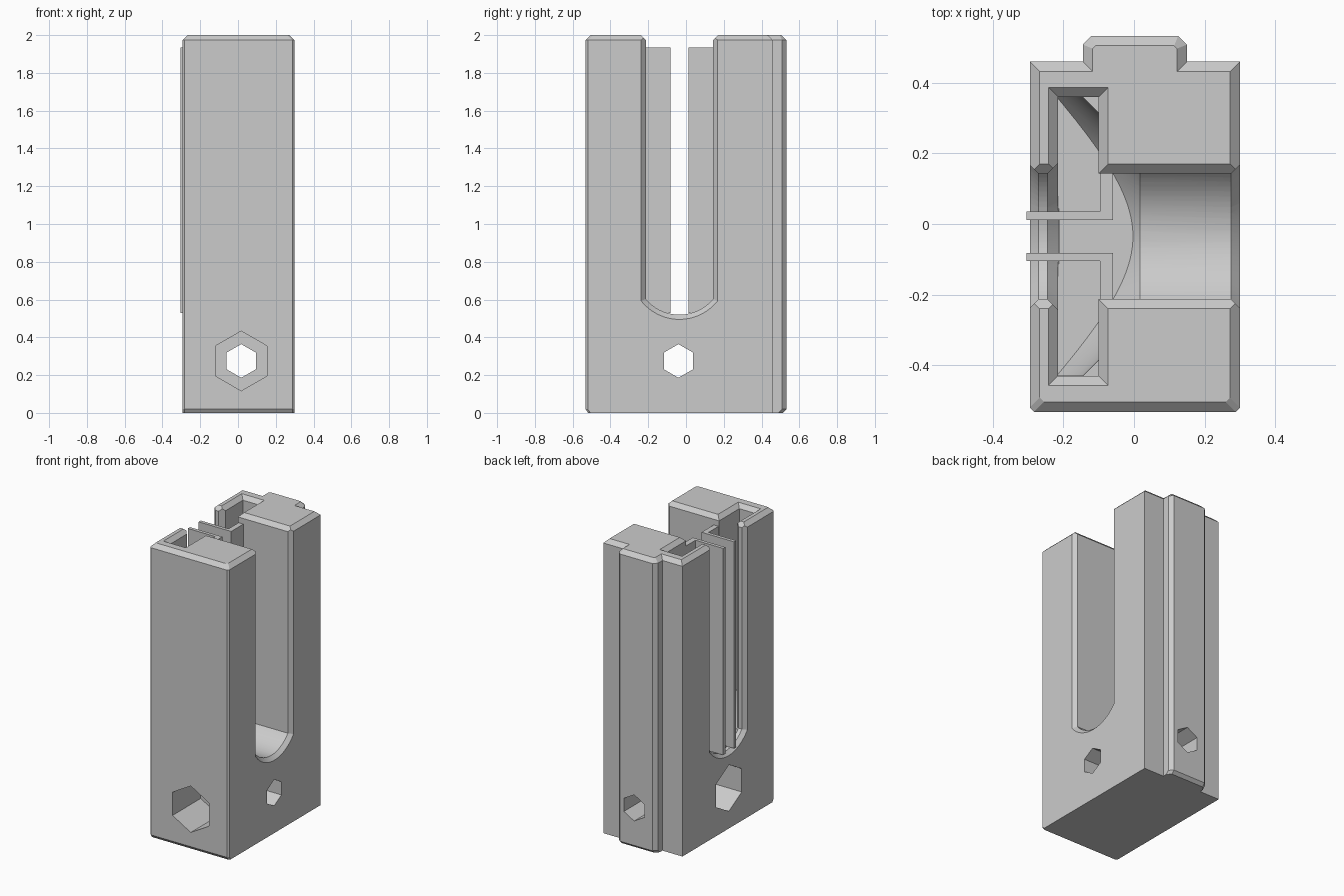
import bpy, bmesh, math

cube = bpy.data.objects.get("Cube")
if cube:
    bpy.data.objects.remove(cube)

YC, ZC = -0.035, 0.753      # axis of the slot and its conical flare
TOP = 2.0

grey = bpy.data.materials.new("light_grey")
grey.use_nodes = True
grey.diffuse_color = (0.6, 0.6, 0.6, 1)
grey.node_tree.nodes["Principled BSDF"].inputs["Base Color"].default_value = (0.6, 0.6, 0.6, 1)


def loft(name, rings):
    """Closed solid through a list of equal-length point rings."""
    bm = bmesh.new()
    loops = [[bm.verts.new(p) for p in ring] for ring in rings]
    n = len(loops[0])
    for a, b in zip(loops, loops[1:]):
        for i in range(n):
            j = (i + 1) % n
            bm.faces.new((a[i], a[j], b[j], b[i]))
    bm.faces.new(loops[0][::-1])
    bm.faces.new(loops[-1])
    bmesh.ops.recalc_face_normals(bm, faces=bm.faces)
    mesh = bpy.data.meshes.new(name)
    bm.to_mesh(mesh)
    bm.free()
    mesh.materials.append(grey)
    ob = bpy.data.objects.new(name, mesh)
    bpy.context.collection.objects.link(ob)
    return ob


def combine(target, tool, operation):
    mod = target.modifiers.new(operation, "BOOLEAN")
    mod.object, mod.operation, mod.solver = tool, operation, "EXACT"
    bpy.context.view_layer.objects.active = target
    bpy.ops.object.modifier_apply(modifier=mod.name)
    bpy.data.objects.remove(tool)


def prism(name, outline, z0, z1):
    return loft(name, [[(x, y, z) for x, y in outline] for z in (z0, z1)])


def rect(x0, x1, half):
    return [(x0, YC - half), (x1, YC - half), (x1, YC + half), (x0, YC + half)]


def u_ring(x, grow):
    """Slot section: vertical sides and a shallow round floor."""
    w, r = 0.178 + grow, 0.233 + grow
    a = math.asin(w / r)
    arc = [-a + 2 * a * i / 24 for i in range(25)]
    pts = [(x, YC + r * math.sin(t), ZC - r * math.cos(t)) for t in arc]
    return pts + [(x, YC + w, 2.1), (x, YC - w, 2.1)]


def circle_x(x, r, n=96):
    return [(x, YC + r * math.cos(2 * math.pi * i / n), ZC + r * math.sin(2 * math.pi * i / n))
            for i in range(n)]


def hexagon(r, c, depth, axis):
    """Upright hexagon ring across the given axis."""
    pts = [(c + r * math.sin(k * math.pi / 3), 0.275 + r * math.cos(k * math.pi / 3)) for k in range(6)]
    return [(depth, u, z) if axis == "x" else (u, depth, z) for u, z in pts]


# Body outline with the rear rail, inset by i
def outline(i, front=0.0, rear=0.0):
    f, b, c = -0.532 + i + front, 0.46 - i, 0.012
    l, r, tip = -0.295 + i, 0.3 - i, 0.533 - i - rear
    return [(l + c, f), (r - c, f), (r, f + c), (r, b), (0.15 - i, b),
            (0.15 - i, tip - 0.025 + 0.6 * i), (0.125 - 0.4 * i, tip),
            (-0.12 + 0.4 * i, tip), (-0.145 + i, tip - 0.025 + 0.6 * i),
            (-0.145 + i, b), (l, b), (l, f + c)]


levels = [(0, outline(0, 0.014, 0.02)), (0.02, outline(0)), (1.973, outline(0)), (TOP, outline(0.028))]
body = loft("body", [[(x, y, z) for x, y in ring] for z, ring in levels])

# Slot through the body, with chamfered rims
cutters = [
    loft("slot", [u_ring(-0.4, 0), u_ring(0.4, 0)]),
    loft("slot_right_rim", [u_ring(0.274, -0.001), u_ring(0.304, 0.029)]),
    loft("slot_left_rim", [u_ring(-0.27, -0.001), u_ring(-0.3, 0.029)]),
    loft("slot_inner_rim", [u_ring(-0.246, -0.001), u_ring(-0.212, 0.033)]),
]


# Top chamfers of slot and pocket
def flare(name, x0, x1, half, grow_x):
    d = 0.032
    low = rect(x0, x1, half)
    high = rect(x0 - d * grow_x, x1 + d * grow_x, half + d)
    return loft(name, [[(x, y, 1.972) for x, y in low], [(x, y, 2.004) for x, y in high]])


cutters += [flare("slot_top_rim", -0.11, 0.4, 0.177, 0),
            flare("slot_left_top_rim", -0.4, -0.2, 0.177, 0),
            flare("pocket_top_rim", -0.214, -0.101, 0.394, 1)]

# Pocket with a conical flare and flat floor
cutters.append(prism("pocket", rect(-0.215, -0.1, 0.395), ZC, 2.1))
cone = loft("pocket_flare", [circle_x(-0.215, 0.465), circle_x(0.018, 0.232)])
plan = [(-0.22, YC - 0.3945), (-0.1005, YC - 0.3945), (-0.1005, YC - 0.1775), (0.03, YC - 0.1775),
        (0.03, YC + 0.1775), (-0.1005, YC + 0.1775), (-0.1005, YC + 0.3945), (-0.22, YC + 0.3945)]
combine(cone, prism("flare_limit", plan, 0.5, 1.4), "INTERSECT")
cutters.append(cone)

# Crossing hexagonal bolt holes with nut recesses
for axis, c, start, seat, end in (("y", 0.017, -0.6, -0.23, 0.6), ("x", -0.04, -0.4, -0.06, 0.4)):
    cutters.append(loft("bolt_hole", [hexagon(0.089, c, d, axis) for d in (start, end)]))
    cutters.append(loft("nut_recess", [hexagon(0.158, c, d, axis) for d in (start, seat)]))

for cutter in cutters:
    combine(body, cutter, "DIFFERENCE")

# Pair of L-shaped guide blades between pocket and slot
for name, s in (("rear_blade", 1), ("front_blade", -1)):
    section = [(-0.304, 0.047), (-0.06, 0.047), (-0.06, 0.19),
               (-0.096, 0.19), (-0.096, 0.07), (-0.304, 0.07)]
    prism(name, [(x, YC + s * y) for x, y in section], 0.53, 1.935)

# Smooth the round slot floor, keep edges crisp
bpy.ops.object.select_all(action="DESELECT")
body.select_set(True)
bpy.context.view_layer.objects.active = body
bpy.ops.object.shade_smooth_by_angle(angle=math.radians(25))
